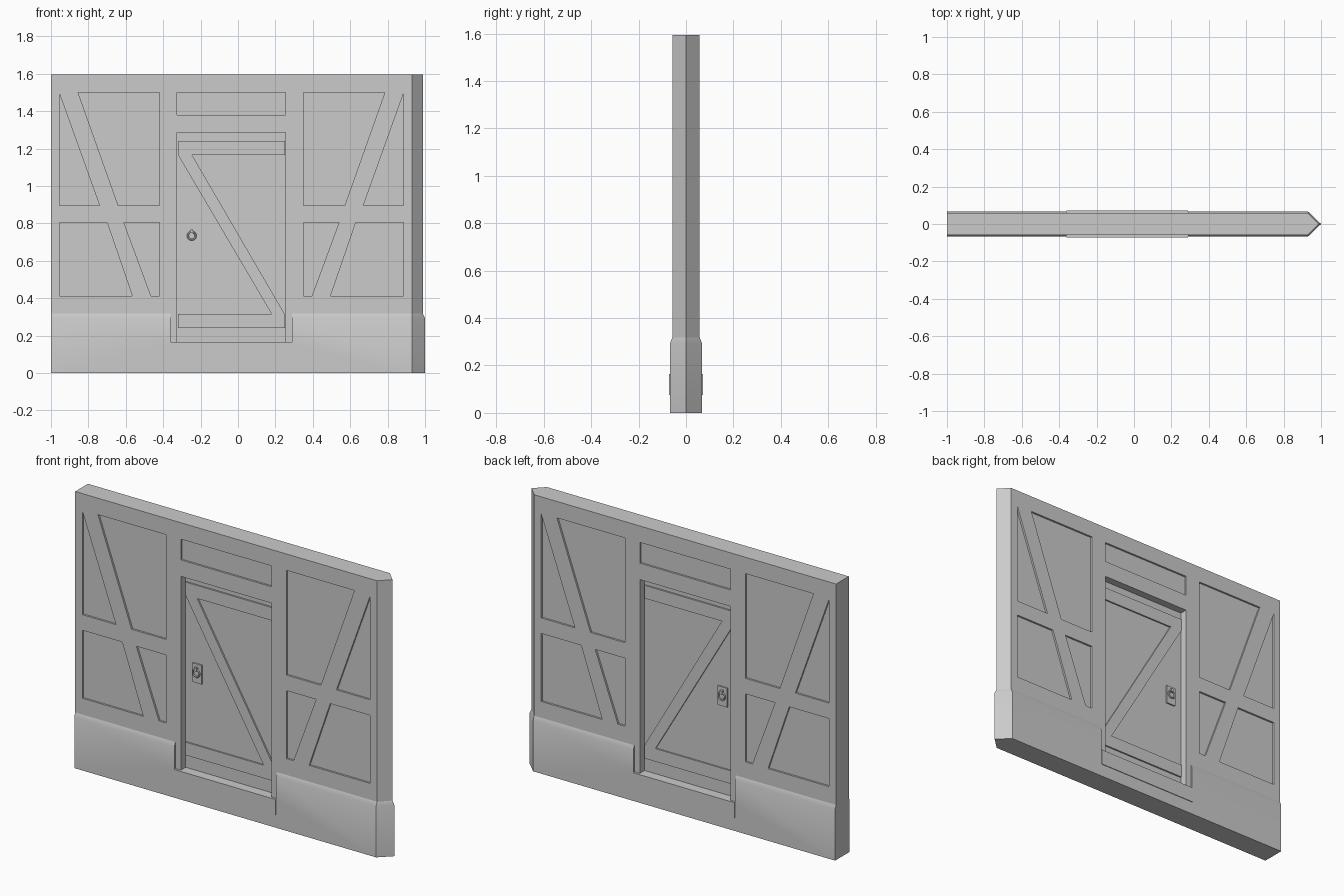
import bpy, bmesh, math

if "Cube" in bpy.data.objects:
    bpy.data.objects.remove(bpy.data.objects["Cube"])

CX = -0.035            # centre line of the timber pattern
Y_WALL, Y_BASE, Y_DOOR = 0.058, 0.067, 0.014

grey = bpy.data.materials.new("plaster_grey")
grey.diffuse_color = (0.6, 0.6, 0.6, 1)
grey.use_nodes = True
grey.node_tree.nodes["Principled BSDF"].inputs["Base Color"].default_value = grey.diffuse_color


def make_object(name, bm):
    bmesh.ops.recalc_face_normals(bm, faces=bm.faces)
    mesh = bpy.data.meshes.new(name)
    bm.to_mesh(mesh)
    bm.free()
    mesh.materials.append(grey)
    obj = bpy.data.objects.new(name, mesh)
    bpy.context.collection.objects.link(obj)
    return obj


def loft(bm, rings):
    """Closed solid through rings with equal point counts."""
    rows = [[bm.verts.new(p) for p in ring] for ring in rings]
    n = len(rows[0])
    for a, b in zip(rows, rows[1:]):
        for i in range(n):
            bm.faces.new((a[i], a[(i + 1) % n], b[(i + 1) % n], b[i]))
    bm.faces.new(rows[0])
    bm.faces.new(rows[-1])


def prism(bm, points, y0, y1):
    """Extrude an (x, z) outline along y."""
    loft(bm, [[(x, y, z) for x, z in points] for y in (y0, y1)])


def rect(x0, x1, z0, z1):
    return [(x0, z0), (x1, z0), (x1, z1), (x0, z1)]


def carve(target, outlines, y0, y1):
    bm = bmesh.new()
    for points in outlines:
        prism(bm, points, y0, y1)
    cutter = make_object("cutter", bm)
    cutter.hide_render = True
    mod = target.modifiers.new("carve", 'BOOLEAN')
    mod.operation = 'DIFFERENCE'
    mod.solver = 'EXACT'
    mod.object = cutter
    bpy.context.view_layer.objects.active = target
    bpy.ops.object.modifier_apply(modifier=mod.name)
    bpy.data.objects.remove(cutter)


# Wall with pointed right end and a thicker foot
def plan(y, tip, z):
    return [(-1, -y, z), (0.93, -y, z), (tip, 0, z), (0.93, y, z), (-1, y, z)]


bm = bmesh.new()
loft(bm, [plan(Y_BASE, 1.0, 0), plan(Y_BASE, 1.0, 0.295),
          plan(Y_WALL, 0.988, 0.318), plan(Y_WALL, 0.988, 1.595)])
wall = make_object("wall", bm)

# Sunken infill panels between the timbers, mirrored about the door
panels = [
    [(-0.955, 1.495), (-0.955, 0.895), (-0.74, 0.895)],
    [(-0.855, 1.5), (-0.42, 1.5), (-0.42, 0.895), (-0.64, 0.895)],
    [(-0.955, 0.805), (-0.70, 0.805), (-0.565, 0.412), (-0.955, 0.412)],
    [(-0.61, 0.805), (-0.42, 0.805), (-0.42, 0.412), (-0.465, 0.412)],
]
panels += [[(2 * CX - x, z) for x, z in p] for p in panels]
panels.append(rect(-0.325, 0.255, 1.38, 1.5))     # panel above the lintel

for side in (-1, 1):
    carve(wall, panels, side * (Y_WALL - 0.011), side * 0.2)
    carve(wall, [rect(-0.36, 0.29, 0.16, 0.4)], side * Y_WALL, side * 0.2)
carve(wall, [rect(-0.325, 0.255, 0.16, 1.285)], -0.2, 0.2)

# Soft foot, crisp line where it meets the wall
bpy.ops.object.select_all(action='DESELECT')
wall.select_set(True)
bpy.context.view_layer.objects.active = wall
bpy.ops.object.shade_smooth_by_angle(angle=math.radians(28))
for e in wall.data.edges:
    if all(abs(wall.data.vertices[v].co.z - 0.318) < 0.002 for v in e.vertices):
        e.use_edge_sharp = True

# Door sill
bm = bmesh.new()
prism(bm, rect(-0.36, 0.29, 0.075, 0.165), -0.071, 0.071)
make_object("door_sill", bm)

# Door leaf
bm = bmesh.new()
prism(bm, rect(-0.325, 0.255, 0.162, 1.285), -Y_DOOR, Y_DOOR)
make_object("door_leaf", bm)

# Z-shaped braces, lock plate and ring pull on both faces
for side, label in ((-1, "front"), (1, "back")):
    bm = bmesh.new()
    y0, y1 = side * (Y_DOOR - 0.003), side * (Y_DOOR + 0.009)
    prism(bm, [(-0.32, 1.24), (-0.32, 1.165), (0.18, 0.315), (-0.32, 0.315),
               (-0.32, 0.24), (0.25, 0.24), (0.25, 0.315), (-0.245, 1.165),
               (0.25, 1.165), (0.25, 1.24)], y0, y1)
    make_object("door_brace_" + label, bm)

    bm = bmesh.new()
    prism(bm, rect(-0.278, -0.217, 0.675, 0.785), y0, side * (Y_DOOR + 0.008))
    make_object("lock_plate_" + label, bm)

    bm = bmesh.new()
    prism(bm, rect(-0.255, -0.240, 0.748, 0.768), y0, side * (Y_DOOR + 0.022))
    make_object("ring_holder_" + label, bm)

    bpy.ops.mesh.primitive_torus_add(
        major_segments=16, minor_segments=6, major_radius=0.021, minor_radius=0.005,
        location=(-0.2475, side * (Y_DOOR + 0.014), 0.734), rotation=(math.pi / 2, 0, 0))
    ring = bpy.context.object
    ring.name = "ring_pull_" + label
    ring.data.materials.append(grey)
    bpy.ops.object.shade_smooth_by_angle(angle=math.radians(60))
